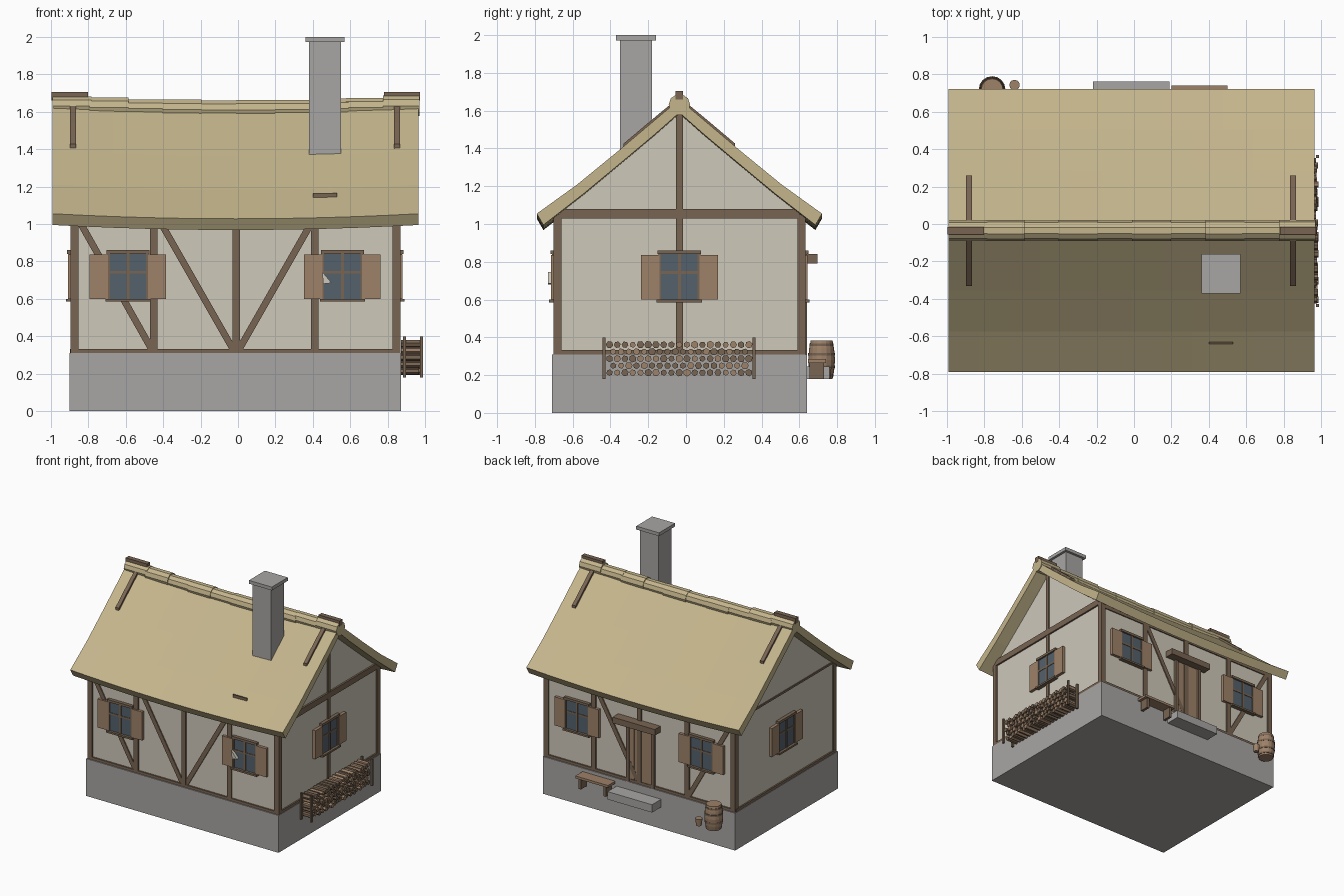
import bpy, bmesh, math, random
from mathutils import Vector, Matrix

if "Cube" in bpy.data.objects:
    bpy.data.objects.remove(bpy.data.objects["Cube"])

random.seed(4)


def material(name, c):
    m = bpy.data.materials.new(name)
    m.diffuse_color = (*c, 1)
    m.use_nodes = True
    m.node_tree.nodes["Principled BSDF"].inputs["Base Color"].default_value = m.diffuse_color
    return m


THATCH = material("thatch", (0.55, 0.46, 0.26))
WOOD = material("timber", (0.19, 0.13, 0.085))
PLANK = material("plank", (0.34, 0.22, 0.14))
PLASTER = material("plaster", (0.62, 0.58, 0.49))
STONE = material("stone", (0.39, 0.38, 0.37))
GLASS = material("glass", (0.09, 0.12, 0.15))


def finish(name, bm, mat):
    bmesh.ops.recalc_face_normals(bm, faces=bm.faces)
    me = bpy.data.meshes.new(name)
    bm.to_mesh(me)
    bm.free()
    me.materials.append(mat)
    ob = bpy.data.objects.new(name, me)
    bpy.context.collection.objects.link(ob)
    return ob


def loft(name, rings, mat):
    """Skin a list of closed rings and cap both ends."""
    bm = bmesh.new()
    vs = [[bm.verts.new(p) for p in r] for r in rings]
    n = len(vs[0])
    for a, b in zip(vs, vs[1:]):
        for i in range(n):
            bm.faces.new((a[i], a[(i + 1) % n], b[(i + 1) % n], b[i]))
    bm.faces.new(vs[0])
    bm.faces.new(vs[-1])
    return finish(name, bm, mat)


def box(name, x0, x1, y0, y1, z0, z1, mat):
    return loft(name, [[(x0, y0, z), (x1, y0, z), (x1, y1, z), (x0, y1, z)] for z in (z0, z1)], mat)


def lathe(name, x, y, profile, mat, n=16):
    return loft(name, [[(x + r * math.cos(2 * math.pi * i / n), y + r * math.sin(2 * math.pi * i / n), z)
                        for i in range(n)] for r, z in profile], mat)


# Wall frames: u along the wall, d outward, z up
WALL = {"front": lambda u, d, z: (u, -0.69 - d, z), "back": lambda u, d, z: (u, 0.62 + d, z),
        "right": lambda u, d, z: (0.855 + d, u, z), "left": lambda u, d, z: (-0.885 - d, u, z)}


def prism(name, wall, pts, d0, d1, mat):
    return loft(name, [[WALL[wall](u, d, z) for u, z in pts] for d in (d0, d1)], mat)


def panel(name, wall, u0, u1, z0, z1, d0, d1, mat):
    return prism(name, wall, [(u0, z0), (u1, z0), (u1, z1), (u0, z1)], d0, d1, mat)


def brace(name, wall, u0, z0, u1, z1, w=0.036):
    h = w / 2 * math.hypot(u1 - u0, z1 - z0) / abs(z1 - z0)
    prism(name, wall, [(u0 - h, z0), (u0 + h, z0), (u1 + h, z1), (u1 - h, z1)], -0.01, 0.009, WOOD)


# Stone base and plastered body
CY = -0.035
box("foundation", -0.90, 0.87, -0.71, 0.64, 0, 0.31, STONE)
OUTER = [(0, 1.66), (0.16, 1.525), (0.32, 1.39), (0.54, 1.21), (0.755, 1.055)]
UNDER = [(0, 1.59), (0.13, 1.475), (0.285, 1.345), (0.505, 1.162), (0.72, 0.995)]
gable = [(0.655, 0.3), (0.655, 1.06), (0.505, 1.172), (0.285, 1.355), (0.13, 1.485), (0, 1.60)]
body = [(CY + d, z) for d, z in gable] + [(CY - d, z) for d, z in reversed(gable[:-1])]
prism("plaster_walls", "right", body, -1.74, 0, PLASTER)

# Curved thatch roof with sagging ridge
section = ([(CY - d, z) for d, z in reversed(OUTER)] + [(CY + d, z) for d, z in OUTER[1:]]
           + [(CY + d, z) for d, z in reversed(UNDER)] + [(CY - d, z) for d, z in UNDER[1:]])


def sag(x):
    return -0.027 * (1 - ((x + 0.0125) / 0.98) ** 2)


rings = []
for i in range(13):
    x = -0.99 + 1.955 * i / 12
    rings.append([(x, y, z + sag(x)) for y, z in section])
loft("thatch_roof", rings, THATCH)

# Overlapping ridge bundles
edges = [-0.99 + 1.96 * i / 10 for i in range(11)]
for i in range(10):
    r = 0.053 + 0.004 * (i % 2)
    rings = []
    for x in (edges[i], edges[i + 1] + (0.012 if i < 9 else 0)):
        zc = 1.632 + sag((edges[i] + edges[i + 1]) / 2) + 0.004
        rings.append([(x, CY + r * math.cos(math.pi * k / 5), zc + r * math.sin(math.pi * k / 5))
                      for k in range(10)])
    loft("ridge_bundle", rings, THATCH)

# Ridge end boards and crossed roof slats
for x0, x1 in ((-0.995, -0.80), (0.78, 0.972)):
    box("ridge_end_board", x0, x1, CY - 0.02, CY + 0.02, 1.66, 1.705, WOOD)
for x in (-0.88, 0.85):
    for s in (-1, 1):
        rings = []
        for d, z in ((0.02, 1.648), (0.16, 1.532), (0.295, 1.418)):
            y = CY + s * d
            rings.append([(x - 0.016, y, z - 0.04), (x + 0.016, y, z - 0.04),
                          (x + 0.016, y, z + 0.008), (x - 0.016, y, z + 0.008)])
        loft("roof_slat", rings, WOOD)
box("roof_twig", 0.40, 0.53, -0.64, -0.63, 1.12, 1.165, WOOD)

# Chimney
box("chimney", 0.38, 0.55, -0.35, -0.18, 1.25, 1.975, STONE)
box("chimney_cap", 0.36, 0.57, -0.37, -0.16, 1.972, 2.0, STONE)

# Timber frame of the long walls
for w in ("front", "back"):
    panel("sill_beam", w, -0.89, 0.86, 0.305, 0.332, -0.01, 0.012, WOOD)
    panel("top_plate", w, -0.89, 0.86, 1.0, 1.04, -0.01, 0.009, WOOD)
    for u in (-0.45, -0.01, 0.41):
        panel("wall_post", w, u - 0.02, u + 0.02, 0.32, 1.02, -0.01, 0.012, WOOD)
    brace("brace", w, -0.455, 0.32, -0.85, 1.02)
    brace("brace", w, 0.0, 0.32, 0.40, 1.02)
brace("brace", "front", -0.02, 0.32, -0.42, 1.02)

# Corner posts
for x in (-0.895, 0.825):
    for y in (-0.702, 0.59):
        box("corner_post", x, x + 0.042, y, y + 0.042, 0.305, 1.05, WOOD)

# Gable timbers
for w in ("left", "right"):
    panel("gable_sill", w, -0.69, 0.62, 0.305, 0.332, -0.01, 0.012, WOOD)
panel("gable_tie", "right", -0.67, 0.60, 1.03, 1.08, -0.01, 0.014, WOOD)
panel("gable_tie", "left", -0.67, 0.60, 1.055, 1.072, -0.01, 0.006, WOOD)
panel("gable_post", "right", CY - 0.018, CY + 0.018, 0.32, 1.585, -0.01, 0.010, WOOD)


# Windows with shutters
def window(w, u):
    panel("window_glass", w, u - 0.1, u + 0.1, 0.60, 0.845, -0.01, 0.014, GLASS)
    panel("window_header", w, u - 0.115, u + 0.115, 0.84, 0.86, -0.01, 0.028, WOOD)
    panel("window_sill", w, u - 0.12, u + 0.12, 0.585, 0.60, -0.01, 0.035, WOOD)
    panel("window_mullion", w, u - 0.008, u + 0.008, 0.60, 0.84, 0, 0.02, WOOD)
    panel("window_rail", w, u - 0.1, u + 0.1, 0.735, 0.75, 0, 0.018, WOOD)
    for s in (-1, 1):
        panel("window_jamb", w, u + s * 0.104 - 0.007, u + s * 0.104 + 0.007, 0.60, 0.84, -0.01, 0.02, WOOD)
        a, b = sorted((u + s * 0.106, u + s * 0.204))
        panel("shutter", w, a, b, 0.60, 0.837, -0.005, 0.024, PLANK)


for w, u in (("front", -0.588), ("front", 0.557), ("back", -0.588), ("back", 0.557),
             ("right", CY), ("left", CY)):
    window(w, u)
prism("plaster_chip", "front", [(0.45, 0.745), (0.50, 0.685), (0.455, 0.68)], 0, 0.04, PLASTER)

# Back door, canopy and step
for i in range(4):
    u = -0.125 + 0.054 * i
    panel("door_plank", "back", u, u + 0.052, 0.33, 0.79, -0.005, 0.008, PLANK)
for u in (-0.14, 0.092):
    panel("door_jamb", "back", u - 0.014, u + 0.014, 0.31, 0.80, -0.01, 0.02, WOOD)
panel("door_canopy", "back", -0.20, 0.19, 0.79, 0.84, -0.01, 0.075, WOOD)
box("door_step", -0.22, 0.19, 0.62, 0.76, 0.18, 0.245, STONE)

# Bench
box("bench_seat", 0.20, 0.50, 0.645, 0.74, 0.265, 0.285, PLANK)
for x in (0.225, 0.455):
    box("bench_leg", x, x + 0.022, 0.655, 0.73, 0.18, 0.266, WOOD)

# Barrel with hoops and bucket
lathe("barrel", -0.758, 0.718, [(0.058, 0.18), (0.066, 0.22), (0.071, 0.28), (0.066, 0.34), (0.058, 0.383)], PLANK)
for z, r in ((0.2, 0.064), (0.245, 0.0705), (0.31, 0.0715), (0.36, 0.064)):
    lathe("barrel_hoop", -0.758, 0.718, [(r, z - 0.007), (r, z + 0.007)], WOOD)
lathe("bucket", -0.638, 0.742, [(0.021, 0.18), (0.028, 0.24)], PLANK, 12)

# Firewood stack and its stakes
row = 0
for z in (0.213, 0.25, 0.287, 0.324, 0.361):
    y = -0.405 + 0.02 * (row % 2)
    while y < 0.345:
        r = random.uniform(0.016, 0.021)
        x1 = random.uniform(0.965, 0.985)
        t = random.random()
        loft("log", [[(x, y + r * math.cos(t + math.pi * k / 3), z + r * math.sin(t + math.pi * k / 3))
                      for k in range(6)] for x in (0.87, x1)], random.choice((WOOD, PLANK, WOOD)))
        y += 0.041
    row += 1
for y in (-0.435, 0.36):
    for x in (0.88, 0.972):
        box("stack_stake", x, x + 0.016, y - 0.008, y + 0.008, 0.18, 0.40, WOOD)
